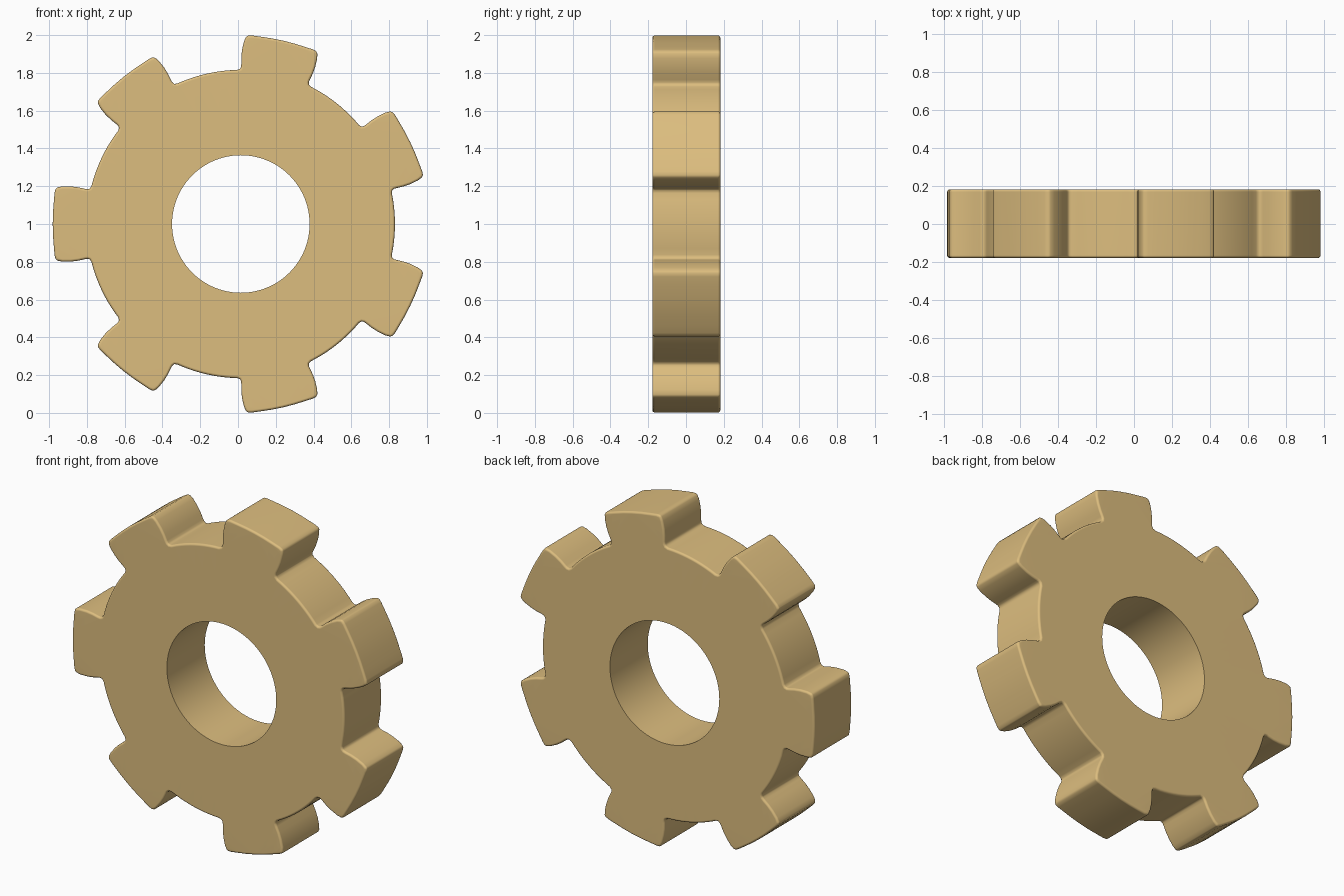
import bpy, bmesh, math

if "Cube" in bpy.data.objects:
    bpy.data.objects.remove(bpy.data.objects["Cube"])

TEETH, CX, CZ = 7, 0.015, 1.0
ROOT_R, HOLE_R, HALF_T, EDGE = 0.816, 0.364, 0.18, 0.013
STEP = 2 * math.pi / TEETH

# Half of one tooth: (radial distance, sideways offset), from tip centre to root
half = [(0.996, 0.0), (0.9945, 0.06), (0.990, 0.12), (0.986, 0.165), (0.981, 0.185),
        (0.970, 0.194), (0.945, 0.199), (0.90, 0.199), (0.86, 0.194),
        (0.825, 0.186), (0.811, 0.184), (0.800, 0.187), (0.791, 0.200)]
tooth = [(u, -v) for u, v in reversed(half)] + half[1:]

# Full outline, counter-clockwise, teeth joined by root arcs
outline = []
root_a = math.atan2(half[-1][1], half[-1][0])
for k in range(TEETH):
    a = math.pi + k * STEP
    c, s = math.cos(a), math.sin(a)
    outline += [(u * c - v * s, u * s + v * c) for u, v in tooth]
    for i in range(1, 10):
        b = a + root_a + (STEP - 2 * root_a) * i / 10
        outline.append((ROOT_R * math.cos(b), ROOT_R * math.sin(b)))


def inset(points, d):
    """Move a closed outline inwards by d along its corner normals."""
    result = []
    for i, (x, z) in enumerate(points):
        (x0, z0), (x1, z1) = points[i - 1], points[(i + 1) % len(points)]
        tx, tz = x1 - x0, z1 - z0
        length = math.hypot(tx, tz)
        result.append((x - tz / length * d, z + tx / length * d))
    return result


bm = bmesh.new()


def ring(points, y):
    return [bm.verts.new((CX + x, y, CZ + z)) for x, z in points]


def skin(a, b):
    for i in range(len(a)):
        j = (i + 1) % len(a)
        bm.faces.new((a[i], a[j], b[j], b[i]))


def loop_edges(r):
    return [bm.edges.get((r[i - 1], r[i])) for i in range(len(r))]


# Rim with rounded front and back edges
sections = []
for i in range(5):
    t = math.pi / 2 * i / 4
    sections.append((EDGE * (1 - math.sin(t)), -HALF_T + EDGE * (1 - math.cos(t))))
sections += [(d, -y) for d, y in reversed(sections)]
sections = [(d, y + 0.002) for d, y in sections]
rim = [ring(inset(outline, d), y) for d, y in sections]
for a, b in zip(rim, rim[1:]):
    skin(a, b)

# Bore
circle = [(HOLE_R * math.cos(2 * math.pi * i / 96), HOLE_R * math.sin(2 * math.pi * i / 96))
          for i in range(96)]
bore = [ring(circle, sections[0][1]), ring(circle, sections[-1][1])]
skin(*bore)

# Flat front and back faces
for outer, inner in ((rim[0], bore[0]), (rim[-1], bore[1])):
    bmesh.ops.triangle_fill(bm, use_beauty=True, edges=loop_edges(outer) + loop_edges(inner))
bmesh.ops.recalc_face_normals(bm, faces=bm.faces)

mesh = bpy.data.meshes.new("gear_wheel")
bm.to_mesh(mesh)
bm.free()
gear = bpy.data.objects.new("gear_wheel", mesh)
bpy.context.collection.objects.link(gear)

mat = bpy.data.materials.new("tan")
mat.diffuse_color = (0.72, 0.51, 0.21, 1)
mat.use_nodes = True
mat.node_tree.nodes["Principled BSDF"].inputs["Base Color"].default_value = mat.diffuse_color
mesh.materials.append(mat)

bpy.context.view_layer.objects.active = gear
gear.select_set(True)
bpy.ops.object.shade_smooth_by_angle(angle=math.radians(40))
weighted = gear.modifiers.new("weighted_normals", 'WEIGHTED_NORMAL')
weighted.keep_sharp = True
